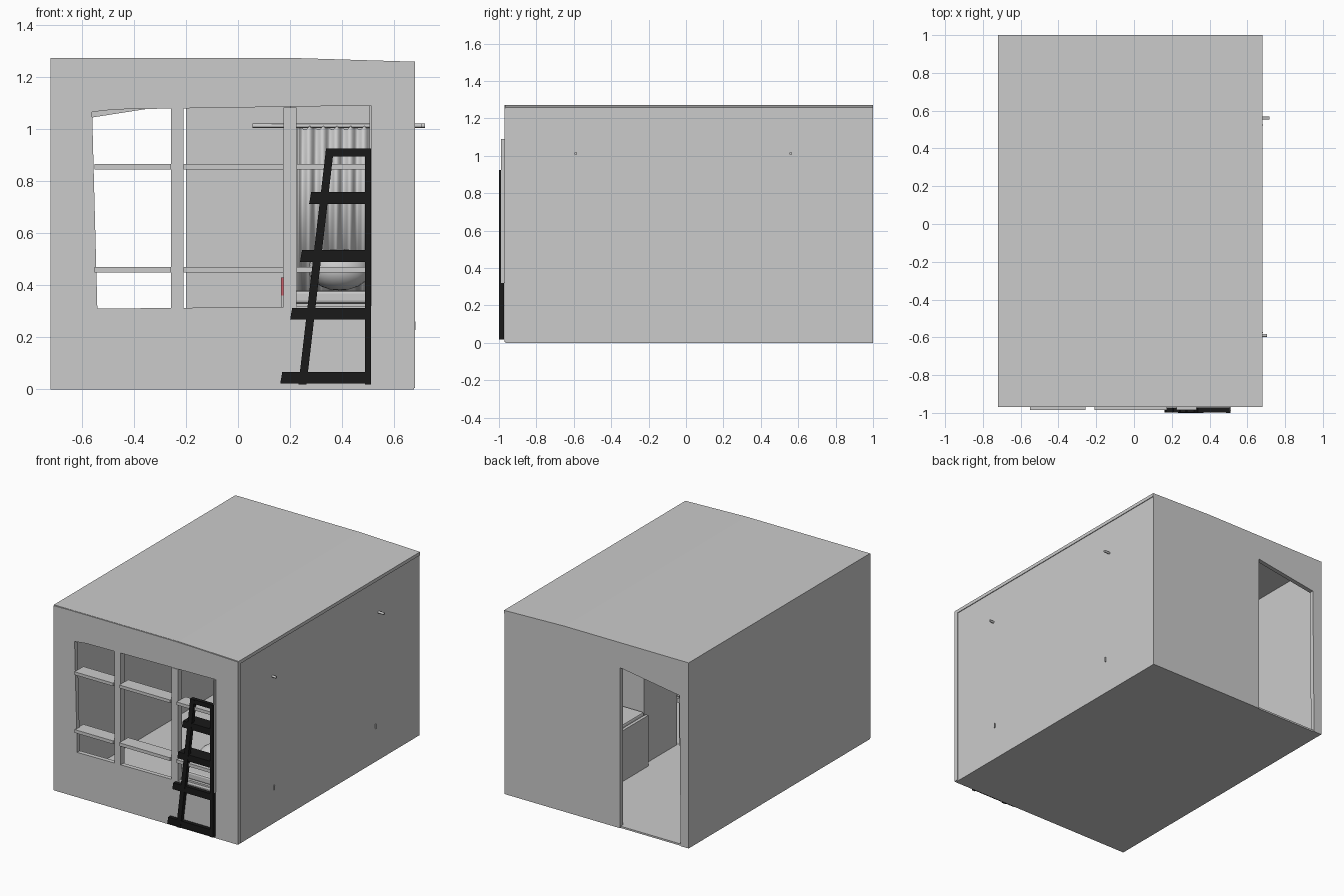
import bpy, bmesh, math
from mathutils import Vector

if "Cube" in bpy.data.objects:
    bpy.data.objects.remove(bpy.data.objects["Cube"])


def material(name, rgb):
    m = bpy.data.materials.new(name)
    m.diffuse_color = (*rgb, 1)
    m.use_nodes = True
    m.node_tree.nodes["Principled BSDF"].inputs["Base Color"].default_value = m.diffuse_color
    return m


BLACK = material("black", (0.01, 0.01, 0.01))
RED = material("red", (0.6, 0.12, 0.15))


def finish(bm, name, mat=None):
    bmesh.ops.recalc_face_normals(bm, faces=bm.faces)
    me = bpy.data.meshes.new(name)
    bm.to_mesh(me)
    bm.free()
    ob = bpy.data.objects.new(name, me)
    bpy.context.collection.objects.link(ob)
    if mat:
        me.materials.append(mat)
    return ob


def prism(name, outline, y0, y1, mat=None):
    """Extrude an x-z outline from y0 to y1."""
    bm = bmesh.new()
    face = bm.faces.new([bm.verts.new((x, y0, z)) for x, z in outline])
    new = bmesh.ops.extrude_face_region(bm, geom=[face])["geom"]
    verts = [v for v in new if isinstance(v, bmesh.types.BMVert)]
    bmesh.ops.translate(bm, verts=verts, vec=(0, y1 - y0, 0))
    return finish(bm, name, mat)


def box(name, x0, x1, y0, y1, z0, z1, mat=None):
    return prism(name, [(x0, z0), (x1, z0), (x1, z1), (x0, z1)], y0, y1, mat)


def smooth(ob):
    bpy.ops.object.select_all(action='DESELECT')
    ob.select_set(True)
    bpy.context.view_layer.objects.active = ob
    bpy.ops.object.shade_smooth_by_angle()


# Front wall with its slightly crooked window opening
front = prism("front_wall", [(-.72, .005), (.68, .005), (.68, 1.255), (.22, 1.27),
                             (-.6, 1.27), (-.72, 1.268)], -.97, -.94)
hole = prism("window_cutter", [(-.54, .31), (.505, .32), (.512, 1.09), (-.47, 1.075),
                               (-.56, 1.065)], -1.1, -.8)
hole.hide_render = True
hole.hide_viewport = True
cut = front.modifiers.new("window", 'BOOLEAN')
cut.object = hole
cut.solver = 'EXACT'

# Back wall, one outline that runs round the doorway
prism("back_wall", [(-.72, .0), (-.66, .0), (-.65, 1.03), (-.2, 1.10), (-.2, .0),
                    (.675, .0), (.675, 1.255), (.22, 1.265), (-.72, 1.265)], .97, 1.0)

# Side walls, floor and roof
box("left_wall", -.72, -.70, -.94, .97, .005, 1.265)
box("right_wall", .655, .675, -.94, .99, .005, 1.25)
box("floor", -.72, .675, -.965, .995, 0, .012)
prism("roof", [(-.72, 1.25), (.68, 1.235), (.68, 1.258), (.22, 1.272), (-.72, 1.272)],
      -.965, 1.0)

# Window grid
for i, (x0, x1) in enumerate([(-.258, -.21), (.175, .225)]):
    box(f"window_post_{i}", x0, x1, -.97, -.93, .312, 1.083)
for j, (z0, z1) in enumerate([(.448, .47), (.845, .866)]):
    for i, (x0, x1) in enumerate([(-.55, -.258), (-.21, .175), (.225, .505)]):
        box(f"window_shelf_{j}_{i}", x0, x1, -.985, -.89, z0, z1)
box("window_right_jamb", .505, .513, -.99, -.94, .32, 1.09)

# Ladder: upright rail, leaning rail and treads
box("ladder_upright", .487, .51, -1.0, -.972, .018, .925, BLACK)
prism("ladder_leaning_rail", [(.232, .018), (.263, .018), (.368, .925), (.338, .925)],
      -1.0, -.972, BLACK)
for i, (x, z0, z1) in enumerate([(.162, .022, .067), (.20, .268, .313), (.238, .49, .535),
                                 (.273, .712, .757), (.335, .895, .925)]):
    deep = -.90 if i in (2, 3) else -.972
    prism(f"ladder_tread_{i}", [(x, z0), (.51, z0), (.51, z1), (x + .008, z1)],
          -.998, deep, BLACK)

# Built-in bunks on either side of a full-height closet
box("closet", .2, .655, -.19, .17, .012, 1.24)
for tag, y0, y1 in [("front", -.94, -.19), ("back", .17, .97)]:
    box(f"{tag}_bunk_side", .165, .185, y0, y1, .012, .36)
    box(f"{tag}_bunk_base", .185, .655, y0, y1, .30, .33)
    bed = box(f"{tag}_mattress", .19, .65, y0 + .01, y1 - .01, .33, .38)
    b = bed.modifiers.new("soft", 'BEVEL')
    b.width, b.segments = .012, 2
box("red_trim", .165, .18, -.94, -.92, .012, .43, RED)

# Cushion by the window
bm = bmesh.new()
bmesh.ops.create_uvsphere(bm, u_segments=20, v_segments=10, radius=1)
bmesh.ops.scale(bm, vec=(.12, .10, .08), verts=bm.verts)
bmesh.ops.translate(bm, vec=(.39, -.78, .46), verts=bm.verts)
smooth(finish(bm, "cushion"))


# Curtain rods poking through the right wall, with wavy curtains
def rod(name, p, q, r):
    cu = bpy.data.curves.new(name, 'CURVE')
    cu.dimensions = '3D'
    cu.bevel_depth, cu.bevel_resolution, cu.use_fill_caps = r, 2, True
    sp = cu.splines.new('POLY')
    sp.points.add(1)
    for pt, co in zip(sp.points, (p, q)):
        pt.co = (*co, 1)
    ob = bpy.data.objects.new(name, cu)
    bpy.context.collection.objects.link(ob)


def curtain(name, y, x0, x1, z0, z1, folds):
    bm = bmesh.new()
    n = folds * 8
    prev = None
    for i in range(n + 1):
        a = 2 * math.pi * folds * i / n
        x, yy = x0 + (x1 - x0) * i / n, y + .014 * math.sin(a)
        pair = [bm.verts.new((x, yy, z0)), bm.verts.new((x, yy, z1 + .008 * math.cos(a)))]
        if prev:
            bm.faces.new([prev[0], pair[0], pair[1], prev[1]])
        prev = pair
    ob = finish(bm, name)
    ob.modifiers.new("cloth", 'SOLIDIFY').thickness = .003
    smooth(ob)


for tag, y, end, ny in [("front", -.59, .705, -.575), ("back", .56, .718, .525)]:
    rod(f"{tag}_curtain_rod", (.055, y, 1.012), (end, y, 1.012), .008)
    curtain(f"{tag}_curtain", y, .23, .65, .38, 1.005, 8)
    box(f"{tag}_wall_peg", .64, .682, ny - .003, ny + .003, .228, .26)
